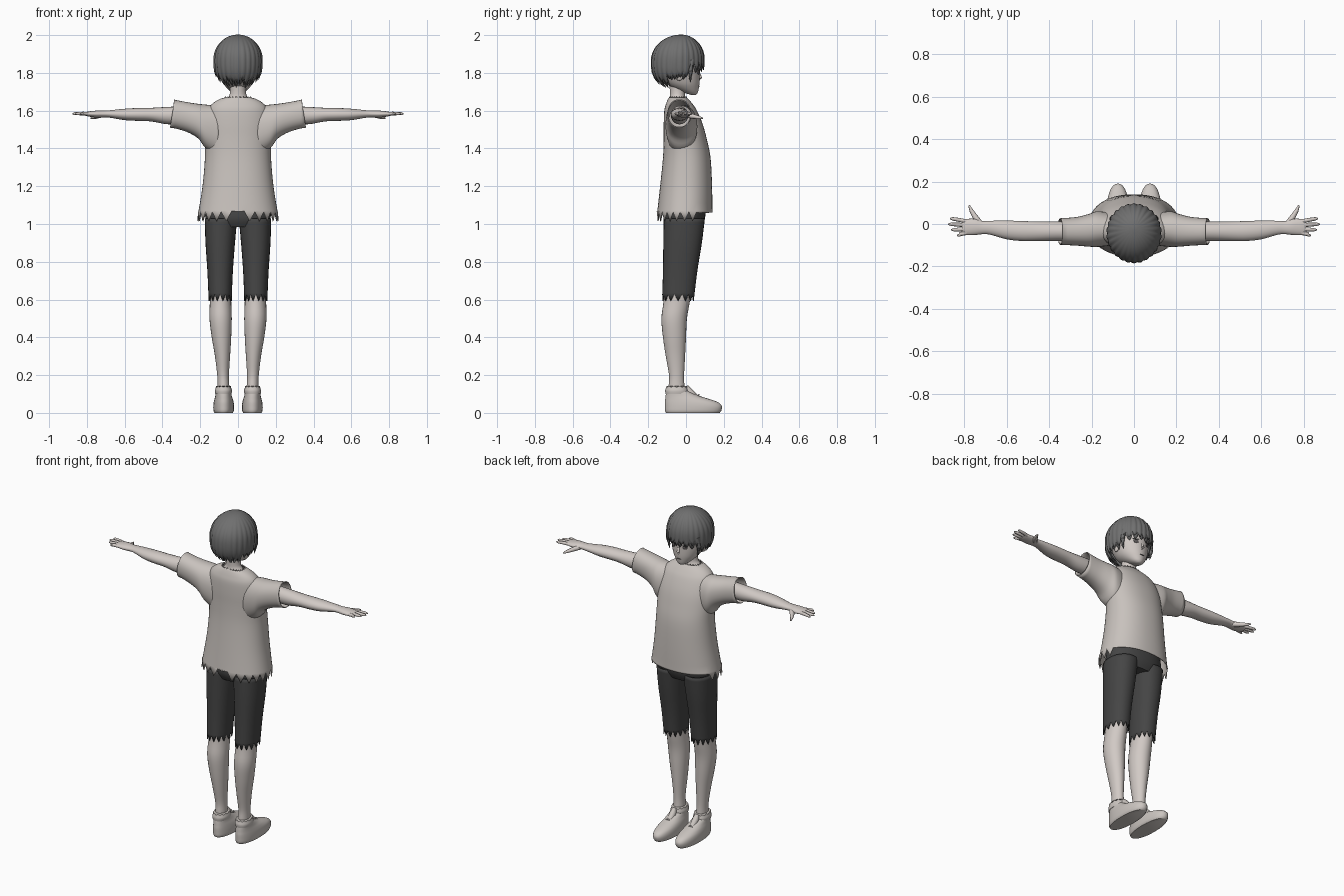
import bpy, bmesh, math, random
from mathutils import Matrix, Vector

random.seed(7)

old = bpy.data.objects.get("Cube")
if old:
    bpy.data.objects.remove(old)


def material(name, r, g, b):
    m = bpy.data.materials.new(name)
    m.use_nodes = True
    m.diffuse_color = (r, g, b, 1)
    m.node_tree.nodes["Principled BSDF"].inputs["Base Color"].default_value = (r, g, b, 1)
    return m


SKIN = material("pale skin", .64, .59, .56)
CLOTH = material("worn cloth", .58, .54, .51)
SHOE = material("light canvas", .6, .56, .53)
SHORTS = material("charcoal cloth", .06, .06, .06)
HAIR = material("grey hair", .16, .16, .16)
EYE = material("dark eye", .1, .09, .09)


def finish(bm, name, mat, mirror=False, thick=0):
    """Turn a bmesh into a smooth shaded object."""
    bmesh.ops.recalc_face_normals(bm, faces=bm.faces)
    mesh = bpy.data.meshes.new(name)
    bm.to_mesh(mesh)
    bm.free()
    mesh.materials.append(mat)
    ob = bpy.data.objects.new(name, mesh)
    bpy.context.collection.objects.link(ob)
    bpy.ops.object.select_all(action='DESELECT')
    ob.select_set(True)
    bpy.context.view_layer.objects.active = ob
    bpy.ops.object.shade_smooth_by_angle(angle=math.radians(50))
    if thick:
        mod = ob.modifiers.new("thickness", 'SOLIDIFY')
        mod.thickness = thick
    if mirror:
        ob.modifiers.new("mirror", 'MIRROR')


def skin_rings(bm, rows, caps):
    """Bridge closed rows of points with quads."""
    rows = [[bm.verts.new(p) for p in row] for row in rows]
    n = len(rows[0])
    for a, b in zip(rows, rows[1:]):
        for i in range(n):
            j = (i + 1) % n
            bm.faces.new((a[i], a[j], b[j], b[i]))
    if caps:
        bm.faces.new(rows[0])
        bm.faces.new(rows[-1])


def spline(keys, steps=4):
    """Catmull-Rom interpolation of section tuples."""
    out = []
    for k in range(len(keys) - 1):
        p0, p1 = keys[max(k - 1, 0)], keys[k]
        p2, p3 = keys[k + 1], keys[min(k + 2, len(keys) - 1)]
        for s in range(steps):
            t = s / steps
            out.append([b + .5 * t * (c - a + t * (2*a - 5*b + 4*c - d + t * (3*(b - c) + d - a)))
                        for a, b, c, d in zip(p0, p1, p2, p3)])
    return out + [keys[-1]]


def loft(name, mat, keys, axis='z', n=24, power=2.2, edge=None, top=None,
         caps=True, mirror=False, thick=0):
    """Sections are (position, min a, max a, min b, max b) along an axis."""
    rows = []
    for t, a0, a1, b0, b1 in spline(keys):
        row = []
        for i in range(n):
            ang = math.tau * i / n
            c, s = math.cos(ang), math.sin(ang)
            a = (a0 + a1) / 2 + (a1 - a0) / 2 * math.copysign(abs(c) ** (2 / power), c)
            b = (b0 + b1) / 2 + (b1 - b0) / 2 * math.copysign(abs(s) ** (2 / power), s)
            row.append(Vector((a, b, t) if axis == 'z' else (t, a, b)))
        rows.append(row)
    for row, rule in ((rows[0], edge), (rows[-1], top)):
        if rule:
            for i, co in enumerate(row):
                rule(i, co)
    bm = bmesh.new()
    skin_rings(bm, rows, caps)
    finish(bm, name, mat, mirror, thick)


def tube(name, mat, pts, mirror=True, n=8):
    """Round tapered tube through (x, y, z, radius) points."""
    bm = bmesh.new()
    ps = [Vector(p[:3]) for p in pts]
    rows = []
    for k, p in enumerate(pts):
        d = ps[min(k + 1, len(ps) - 1)] - ps[max(k - 1, 0)]
        m = d.to_track_quat('Z', 'Y').to_matrix()
        rows.append([ps[k] + m @ Vector((math.cos(math.tau*i/n), math.sin(math.tau*i/n), 0)) * p[3]
                     for i in range(n)])
    skin_rings(bm, rows, True)
    finish(bm, name, mat, mirror)


def ball(name, mat, at, size, turn=0, mirror=True):
    bm = bmesh.new()
    mx = Matrix.Translation(at) @ Matrix.Rotation(math.radians(turn), 4, 'Z') @ Matrix.Diagonal((*size, 1))
    bmesh.ops.create_uvsphere(bm, u_segments=16, v_segments=10, radius=1, matrix=mx)
    finish(bm, name, mat, mirror)


# Shirt with torn hem at the back and sides, jagged collar and wide sleeves
def torn_shirt(i, co):
    if co.y < .04:
        co.z += .025 if i % 2 else -.025
        if abs(co.x) < .04:
            co.z = 1.07
    else:
        co.z += .02


def torn_collar(i, co):
    co.z += .006 if i % 2 else -.008


def cuff_slant(i, co):
    co.x += (1.585 - co.z) * .16


loft("shirt_body", CLOTH, [
    (1.04, -.214, .214, -.155, .14), (1.2, -.188, .188, -.137, .138),
    (1.35, -.175, .175, -.122, .13), (1.45, -.175, .175, -.118, .11),
    (1.53, -.173, .173, -.118, .088), (1.6, -.16, .16, -.115, .058),
    (1.635, -.138, .138, -.106, .035), (1.66, -.1, .1, -.096, .014),
    (1.67, -.068, .068, -.09, .004)],
    n=48, edge=torn_shirt, top=torn_collar, caps=False, thick=.005)
loft("shirt_sleeves", CLOTH, [
    (.348, -.098, .027, 1.51, 1.66), (.27, -.102, .033, 1.487, 1.645),
    (.21, -.107, .048, 1.452, 1.636), (.17, -.108, .06, 1.40, 1.632),
    (.1, -.1, .05, 1.36, 1.625)],
    axis='x', n=32, edge=cuff_slant, caps=False, mirror=True, thick=.005)


# Shorts with ragged leg ends
def torn_leg(i, co):
    co.z += .018 if i % 2 else -.018


loft("shorts_hips", SHORTS, [
    (.985, -.14, .14, -.1, .08), (1.03, -.172, .172, -.118, .1),
    (1.1, -.17, .17, -.112, .105), (1.2, -.155, .155, -.1, .09)], n=32)
loft("shorts_legs", SHORTS, [
    (.61, .033, .156, -.126, .043), (.75, .027, .162, -.122, .06),
    (.9, .016, .172, -.12, .084), (1.03, .004, .176, -.118, .1)],
    n=28, edge=torn_leg, caps=False, mirror=True, thick=.005)

# Bare legs
loft("legs", SKIN, [
    (.06, .045, .11, -.095, 0), (.14, .046, .108, -.092, -.008),
    (.2, .048, .11, -.09, -.01), (.3, .042, .122, -.107, -.005),
    (.4, .036, .139, -.122, 0), (.5, .033, .151, -.13, .005),
    (.6, .036, .149, -.118, .022), (.75, .038, .15, -.11, .04)],
    power=2, mirror=True)

# Shoes with ankle cuff, tongue and laces
loft("shoes", SHOE, [
    (0, .027, .125, -.106, .178), (.012, .022, .13, -.111, .187),
    (.035, .021, .131, -.112, .19), (.055, .023, .129, -.112, .172),
    (.072, .027, .125, -.11, .128), (.09, .033, .12, -.108, .07),
    (.11, .037, .117, -.105, .025), (.125, .04, .114, -.102, .003)],
    n=32, mirror=True)
loft("shoe_cuffs", SHOE, [
    (.1, .035, .12, -.108, .012), (.118, .032, .122, -.11, .012),
    (.135, .037, .117, -.105, .006)], mirror=True,
    top=lambda i, co: setattr(co, 'z', co.z + .008 * (i % 2)))
tube("shoe_tongues", SHOE, [(.077, .05, .08, .018), (.077, .015, .115, .02), (.077, 0, .14, .012)])
for k in range(2):
    y = .028 + .03 * k
    tube("shoe_lace", SHOE, [(.05, y, .09 - .008*k, .004), (.077, y + .01, .106 - .01*k, .004),
                             (.104, y, .09 - .008*k, .004)])

# Arms, palms, fingers and thumbs
loft("arms", SKIN, [
    (.25, -.08, .01, 1.53, 1.625), (.37, -.08, .012, 1.528, 1.62),
    (.46, -.08, .012, 1.543, 1.615), (.53, -.08, .014, 1.546, 1.614),
    (.6, -.072, .016, 1.55, 1.61), (.68, -.05, .015, 1.563, 1.602),
    (.715, -.048, .014, 1.565, 1.6), (.75, -.052, .024, 1.564, 1.6),
    (.79, -.052, .024, 1.569, 1.596), (.81, -.046, .018, 1.574, 1.592)],
    axis='x', n=20, power=2, mirror=True)
for k, tip in enumerate((.835, .862, .876, .868)):
    y = -.042 + .018 * k
    spread = (k - 1.4) * .004
    tube("finger", SKIN, [(.79, y, 1.583, .01), (.82, y + spread, 1.585, .0095),
                          (tip - .012, y + 2*spread, 1.584, .008), (tip, y + 2.2*spread, 1.583, .003)])
tube("thumb", SKIN, [(.725, 0, 1.578, .015), (.75, .035, 1.57, .013),
                     (.768, .065, 1.564, .009), (.778, .088, 1.56, .004)])

# Neck and head
loft("neck", SKIN, [
    (1.6, -.09, .09, -.095, .02), (1.655, -.065, .065, -.09, .002),
    (1.69, -.043, .043, -.085, -.005), (1.77, -.044, .044, -.09, 0)], power=2)
loft("head", SKIN, [
    (1.684, -.014, .014, .026, .052), (1.695, -.034, .034, -.01, .062),
    (1.72, -.06, .06, -.07, .068), (1.75, -.08, .08, -.11, .072),
    (1.8, -.097, .097, -.14, .074), (1.87, -.103, .103, -.15, .076),
    (1.93, -.085, .085, -.13, .05), (1.965, -.04, .04, -.08, 0)],
    n=32, power=2)
tube("nose", SKIN, [(0, .068, 1.8, .006), (0, .077, 1.772, .009), (0, .07, 1.762, .006)], mirror=False)
ball("ears", SKIN, (.098, -.035, 1.79), (.01, .022, .032))
ball("eyes", EYE, (.04, .0665, 1.803), (.015, .004, .011), turn=-24)
ball("eyelashes", HAIR, (.041, .0675, 1.816), (.021, .004, .003), turn=-24)
ball("mouth", EYE, (0, .07, 1.727), (.016, .003, .0018), mirror=False)


# Bobbed hair: overlapping layers of pointed clumps flowing from the crown
def hair_layer(name, size, clumps, shift, lift):
    drop = [random.uniform(-.012, .014) for _ in range(clumps)]
    cols, steps = clumps * 4, 14
    rows = [[] for _ in range(steps)]
    for i in range(cols):
        ang = math.tau * (i + shift) / cols
        c, s = math.cos(ang), math.sin(ang)
        if s > .5:
            base = 1.825
        elif s > -.5:
            base = 1.775 + .03 * max(s, 0)
        else:
            base = 1.74
        low = base + lift + drop[i // 4] + (.022, 0, -.012, 0)[i % 4]
        for j in range(steps):
            k = (j + .15) / (steps - 1 + .15)
            z = 2 - (2 - low) * k ** 1.7
            if z > 1.87:
                f = math.sqrt(max(0, 1 - ((z - 1.87) / .13) ** 2))
            else:
                f = 1 - ((1.87 - z) / .19) ** 3
            f *= size * (1 - .022 * math.cos(math.tau * i / 4) * min(1, k * 2))
            crown = -.045 + .02 * (1 - k) ** 2
            rows[j].append((.126 * f * c, crown + .137 * f * s, 1.87 + (z - 1.87) * size))
    bm = bmesh.new()
    skin_rings(bm, rows, False)
    bm.verts.ensure_lookup_table()
    bm.faces.new(bm.verts[:cols])
    finish(bm, name, HAIR, thick=.003)


hair_layer("hair_outer", 1, 26, 0, .012)
hair_layer("hair_inner", .95, 22, 2, -.008)

# Loose locks beside the face and a small tuft on the crown
tube("side_locks", HAIR, [(.098, .03, 1.87, .014), (.105, .025, 1.81, .012), (.1, .022, 1.775, .007),
                          (.094, .025, 1.75, .001)])
for k in range(5):
    a = math.tau * k / 5
    tube("crown_tuft", HAIR, [(0, -.025, 1.99, .008),
                              (.02*math.cos(a), .02*math.sin(a) - .025, 1.994, .006),
                              (.045*math.cos(a), .045*math.sin(a) - .03, 1.986, .001)], mirror=False)
